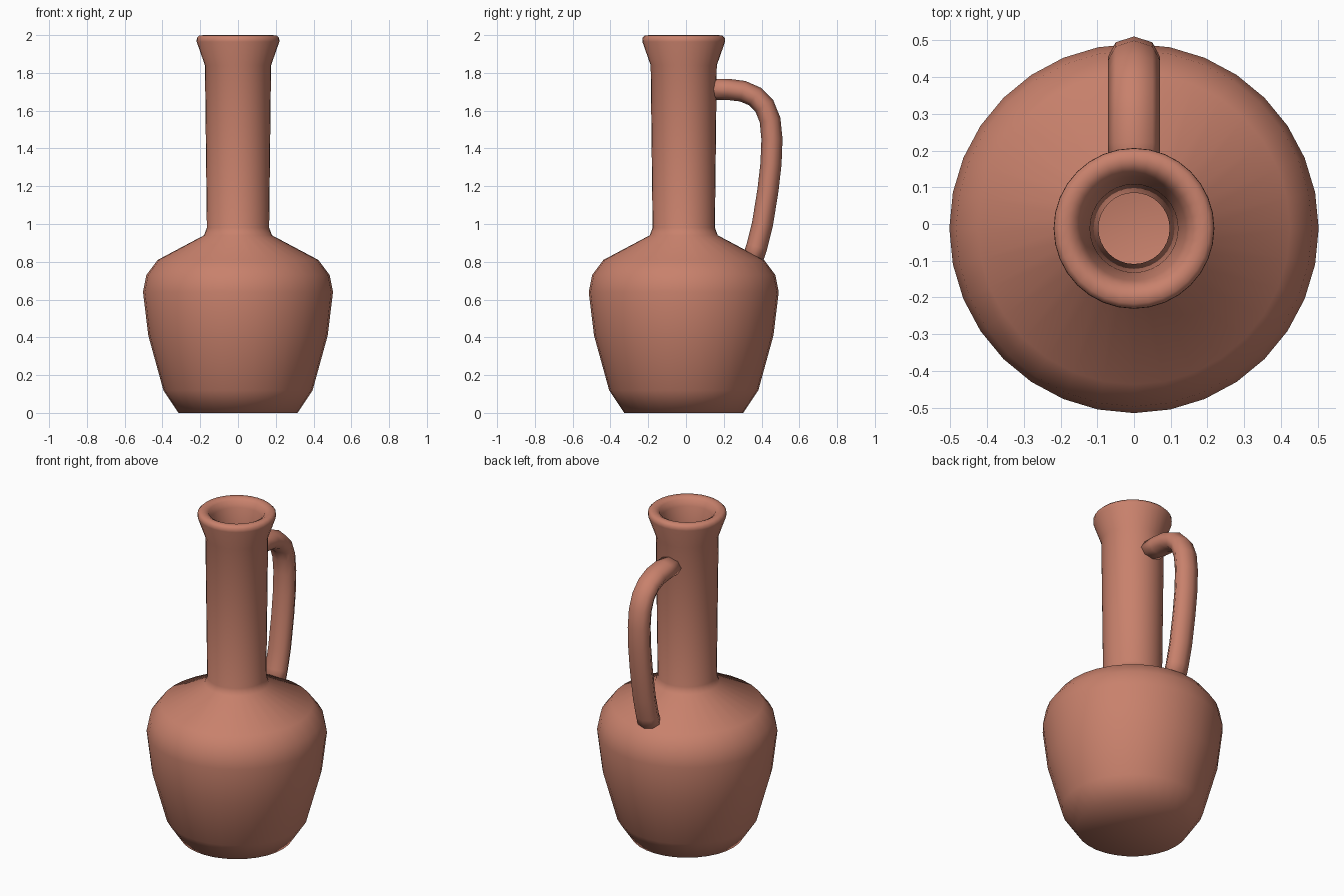
import bpy, bmesh
from math import sin, cos, pi
from mathutils import Vector

if "Cube" in bpy.data.objects:
    bpy.data.objects.remove(bpy.data.objects["Cube"])

AXIS_Y = -0.012  # body axis sits slightly forward because of the handle

clay = bpy.data.materials.new("clay")
clay.diffuse_color = (0.58, 0.22, 0.15, 1)
clay.use_nodes = True
clay.node_tree.nodes["Principled BSDF"].inputs["Base Color"].default_value = clay.diffuse_color


def make_object(name, bm):
    bmesh.ops.recalc_face_normals(bm, faces=bm.faces)
    for f in bm.faces:
        f.smooth = True
    mesh = bpy.data.meshes.new(name)
    bm.to_mesh(mesh)
    bm.free()
    mesh.materials.append(clay)
    ob = bpy.data.objects.new(name, mesh)
    bpy.context.collection.objects.link(ob)
    return ob


def bridge(bm, a, b):
    n = len(a)
    for i in range(n):
        j = (i + 1) % n
        bm.faces.new((a[i], a[j], b[j], b[i]))


def lathe(name, profile, sides):
    # closed profile: first and last points lie on the axis
    bm = bmesh.new()
    rings = [[bm.verts.new((r * sin(2 * pi * i / sides),
                            AXIS_Y + r * cos(2 * pi * i / sides), z))
              for i in range(sides)] for r, z in profile[1:-1]]
    for a, b in zip(rings, rings[1:]):
        bridge(bm, a, b)
    for ring, (_, z) in ((rings[0], profile[0]), (rings[-1], profile[-1])):
        c = bm.verts.new((0, AXIS_Y, z))
        for i in range(sides):
            bm.faces.new((ring[i], ring[(i + 1) % sides], c))
    return make_object(name, bm)


def sweep(name, path, half_width, half_thick, sides):
    # elliptical tube along a (y, z) path
    bm = bmesh.new()
    pts = [Vector((0, y, z)) for y, z in path]
    side = Vector((1, 0, 0))
    rings = []
    for k, p in enumerate(pts):
        t = (pts[min(k + 1, len(pts) - 1)] - pts[max(k - 1, 0)]).normalized()
        n = side.cross(t)
        rings.append([bm.verts.new(p + side * half_width * sin(2 * pi * i / sides)
                                   + n * half_thick * cos(2 * pi * i / sides))
                      for i in range(sides)])
    for a, b in zip(rings, rings[1:]):
        bridge(bm, a, b)
    bm.faces.new(rings[0])
    bm.faces.new(rings[-1])
    return make_object(name, bm)


# Hollow bottle: outside from base to lip, then back down the inside
outside = [(0, 0), (0.315, 0), (0.395, 0.12), (0.475, 0.41), (0.503, 0.64),
           (0.485, 0.73), (0.425, 0.81), (0.18, 0.94), (0.165, 0.98),
           (0.175, 1.84), (0.219, 1.965), (0.218, 1.985), (0.205, 1.998)]
inside = [(0.18, 2.0), (0.157, 1.987), (0.142, 1.95), (0.12, 1.84),
          (0.097, 0.98), (0.13, 0.88), (0.36, 0.75), (0.43, 0.64),
          (0.405, 0.41), (0.335, 0.15), (0.27, 0.07), (0, 0.07)]
lathe("jug_body", outside + inside, 32)

# Handle from neck to shoulder
sweep("handle", [(0.13, 1.713), (0.22, 1.713), (0.30, 1.703), (0.365, 1.675),
                 (0.415, 1.625), (0.445, 1.55), (0.455, 1.45), (0.45, 1.32),
                 (0.434, 1.18), (0.405, 1.0), (0.375, 0.88), (0.345, 0.79)],
      0.071, 0.056, 8)
